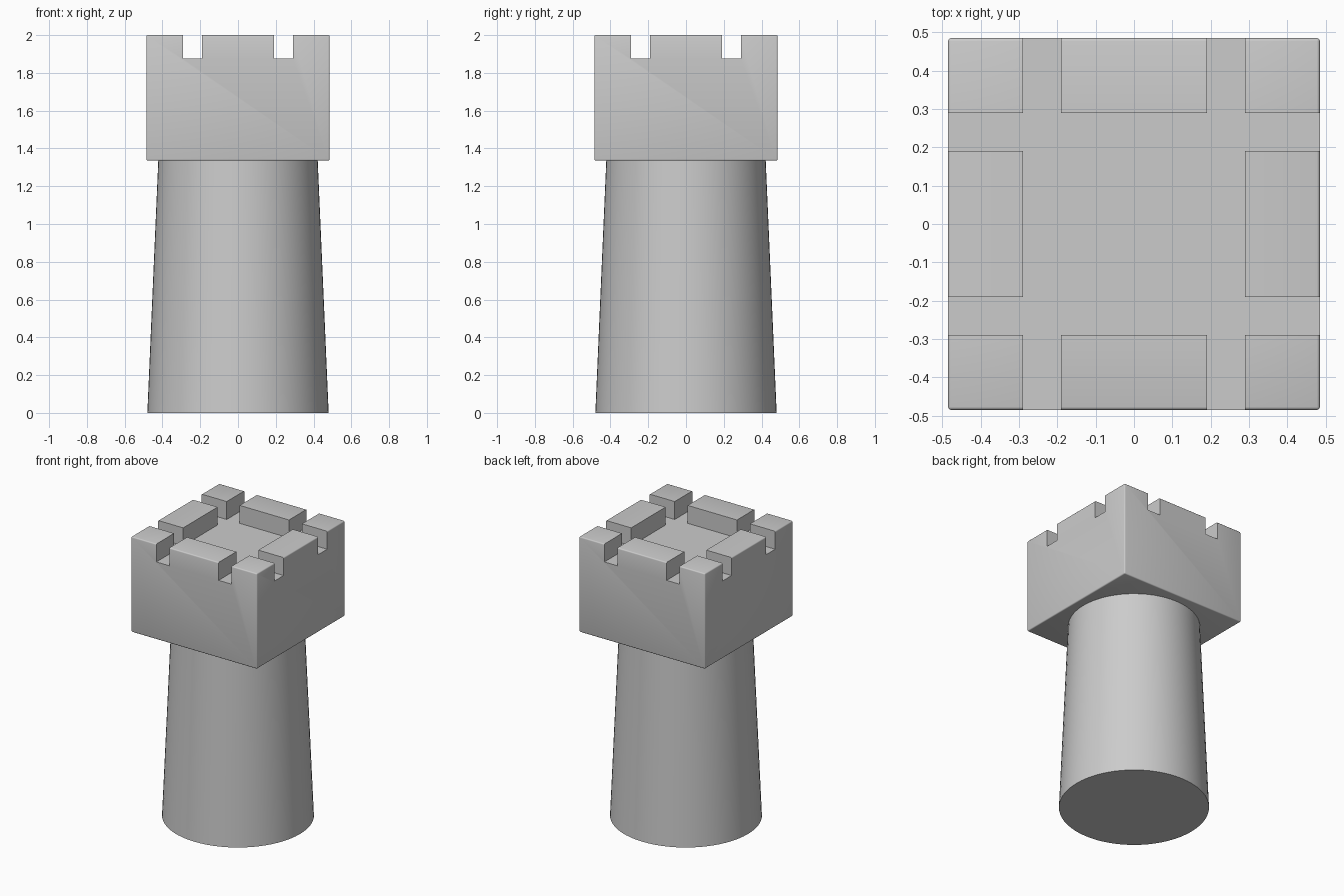
import bpy
import bmesh
import math
from mathutils import Matrix

if "Cube" in bpy.data.objects:
    bpy.data.objects.remove(bpy.data.objects["Cube"], do_unlink=True)

HALF, HEAD_BASE, FLOOR, TOP = 0.485, 1.335, 1.875, 2.0
SLOT_IN, SLOT_OUT = 0.19, 0.29

stone = bpy.data.materials.new("grey_stone")
stone.use_nodes = True
stone.diffuse_color = (0.6, 0.6, 0.6, 1)
stone.node_tree.nodes["Principled BSDF"].inputs["Base Color"].default_value = (0.6, 0.6, 0.6, 1)


def make_object(name, bm):
    mesh = bpy.data.meshes.new(name)
    bm.to_mesh(mesh)
    bm.free()
    mesh.materials.append(stone)
    obj = bpy.data.objects.new(name, mesh)
    bpy.context.collection.objects.link(obj)
    return obj


def box(name, low, high, bevel=0):
    size = [b - a for a, b in zip(low, high)]
    centre = [(a + b) / 2 for a, b in zip(low, high)]
    bm = bmesh.new()
    bmesh.ops.create_cube(bm, size=1, matrix=Matrix.LocRotScale(centre, None, size))
    if bevel:
        bmesh.ops.bevel(bm, geom=bm.edges[:], offset=bevel, segments=3,
                        profile=0.5, affect='EDGES')
    return make_object(name, bm)


def shade(obj):
    bpy.ops.object.select_all(action='DESELECT')
    obj.select_set(True)
    bpy.context.view_layer.objects.active = obj
    bpy.ops.object.shade_smooth_by_angle(angle=math.radians(35))


# Tapered round shaft
bm = bmesh.new()
bmesh.ops.create_cone(bm, cap_ends=True, segments=64, radius1=0.48, radius2=0.422,
                      depth=HEAD_BASE, matrix=Matrix.Translation((0, 0, HEAD_BASE / 2)))
shade(make_object("tower_shaft", bm))

# Square head with softened edges
head = box("battlement_head", (-HALF, -HALF, HEAD_BASE), (HALF, HALF, TOP), bevel=0.008)

# Cutters: sunken courtyard, then notches running right across both ways
cutters = [box("courtyard_cutter", (-SLOT_OUT, -SLOT_OUT, FLOOR), (SLOT_OUT, SLOT_OUT, TOP + 1))]
for a, b in ((-SLOT_OUT, -SLOT_IN), (SLOT_IN, SLOT_OUT)):
    cutters.append(box("notch_cutter_x", (a, -1, FLOOR), (b, 1, TOP + 1)))
    cutters.append(box("notch_cutter_y", (-1, a, FLOOR), (1, b, TOP + 1)))

bpy.context.view_layer.objects.active = head
for cutter in cutters:
    cutter.hide_render = True
    cut = head.modifiers.new("cut", 'BOOLEAN')
    cut.operation, cut.solver, cut.object = 'DIFFERENCE', 'EXACT', cutter
    bpy.ops.object.modifier_apply(modifier=cut.name)
    bpy.data.objects.remove(cutter, do_unlink=True)
shade(head)
